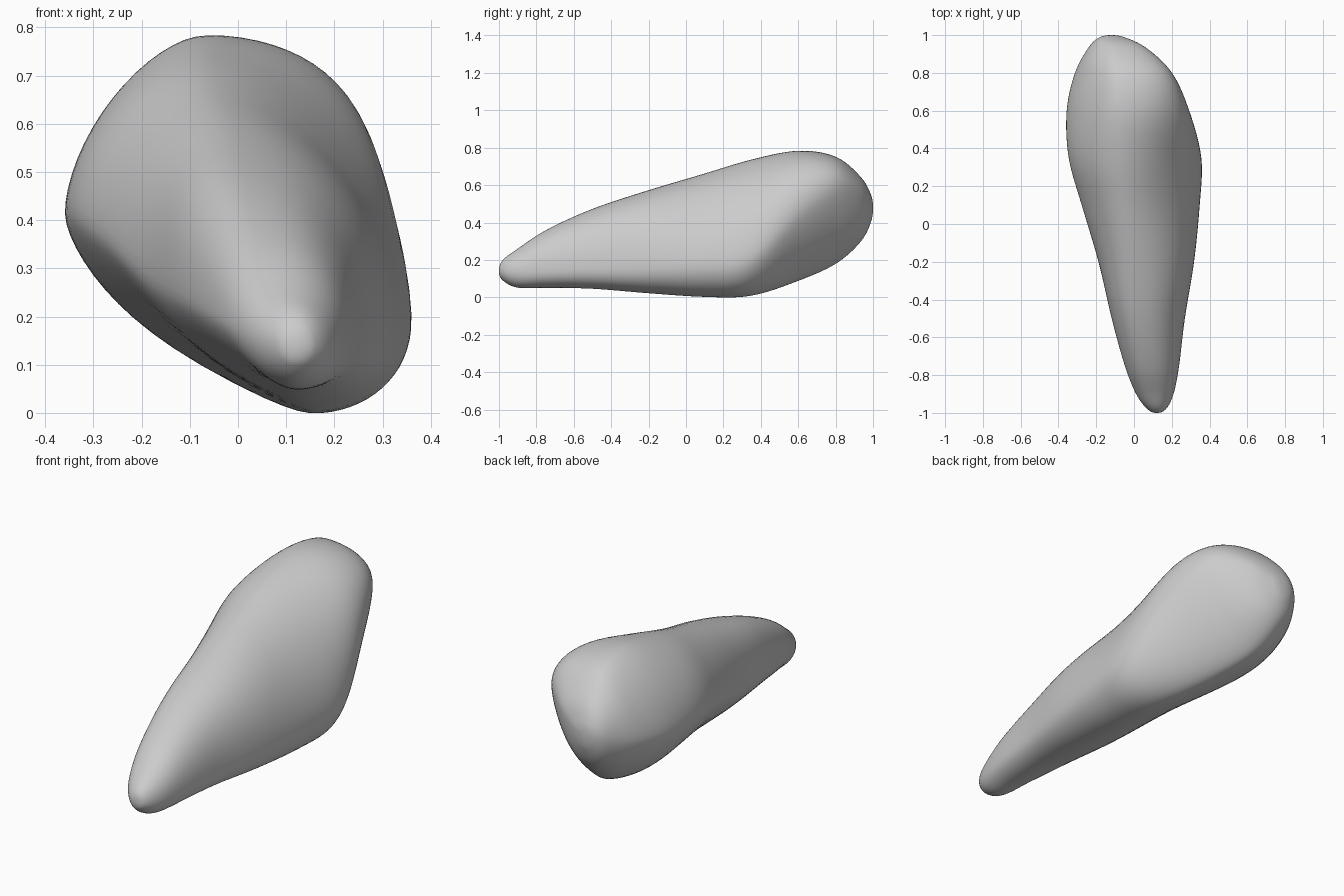
import bpy
import bmesh
from math import sin, cos, pi

RING_POINTS = 64
STEPS_PER_SPAN = 8

default_cube = bpy.data.objects.get("Cube")
if default_cube:
    bpy.data.objects.remove(default_cube, do_unlink=True)

# Cross-section extremes, followed from the narrow front tip to the broad back
station_y = [-1, -.98, -.9, -.75, -.5, -.2, .1, .35, .6, .8, .93, .985, 1]
tracks = {
    "top_x":    [.12, .12, .10, .07, .03, 0, -.04, -.06, -.07, -.08, -.10, -.12, -.12],
    "top_z":    [.14, .20, .26, .36, .475, .575, .665, .74, .787, .755, .65, .56, .48],
    "right_x":  [.12, .17, .21, .24, .27, .32, .35, .36, .295, .205, .07, -.04, -.12],
    "right_z":  [.14, .14, .14, .15, .16, .17, .18, .22, .46, .58, .56, .51, .48],
    "bottom_x": [.12, .12, .12, .12, .13, .14, .15, .13, .01, -.08, -.11, -.12, -.12],
    "bottom_z": [.14, .09, .05, .05, .045, .02, 0, .005, .085, .175, .29, .39, .48],
    "left_x":   [.12, .07, .01, -.05, -.12, -.19, -.28, -.35, -.36, -.315, -.245, -.19, -.12],
    "left_z":   [.14, .15, .17, .20, .24, .28, .36, .41, .41, .43, .46, .48, .48],
}

# How flat each quarter of the section is at the front, middle and back
flatness = {
    ("right", "top"): (.93, 1.15, .88),
    ("right", "bottom"): (.85, .95, 1.3),
    ("left", "top"): (.85, 1.1, 1.25),
    ("left", "bottom"): (1.35, 1.5, 1.25),
}


def spline(a, b, c, d, t):
    return b + t * (c - a + t * (2*a - 5*b + 4*c - d + t * (3*(b - c) + d - a))) / 2


def smooth_track(values, mirror_ends=False):
    """Spline through values; the ends either bounce back or pass through the tip."""
    first, last = values[1], values[-2]
    if not mirror_ends:
        first, last = 2 * values[0] - first, 2 * values[-1] - last
    padded = [first] + values + [last]
    result = [values[0]]
    for i in range(len(values) - 1):
        for step in range(1, STEPS_PER_SPAN + 1):
            result.append(spline(*padded[i:i + 4], step / STEPS_PER_SPAN))
    return result


def ease(y, start, end):
    t = min(max((y - start) / (end - start), 0), 1)
    return t * t * (3 - 2 * t)


def flatness_at(quarter, y):
    """Blend front to middle to back, returning to a true ellipse at the tips."""
    front, middle, back = flatness[quarter]
    value = front + (middle - front) * ease(y, -.4, .15) + (back - middle) * ease(y, .2, .75)
    return 1 + (value - 1) * min(1, 5 * (1 - abs(y)))


def section_point(s, y, turn):
    """Point on a section made of four rounded quarters joining its extremes."""
    across, upward = sin(turn), cos(turn)
    side = "right" if across >= 0 else "left"
    end = "top" if upward >= 0 else "bottom"
    power = flatness_at((side, end), y)
    u, v = abs(across) ** power, abs(upward) ** power
    x = s[end + "_x"] + (s[side + "_x"] - s[end + "_x"]) * u
    z = s[side + "_z"] + (s[end + "_z"] - s[side + "_z"]) * v
    return x, y, z


# Loft the body through the smoothed sections
rows_y = smooth_track(station_y, mirror_ends=True)
smoothed = {name: smooth_track(values) for name, values in tracks.items()}

bm = bmesh.new()
rings = []
for i in range(1, len(rows_y) - 1):
    section = {name: values[i] for name, values in smoothed.items()}
    rings.append([bm.verts.new(section_point(section, rows_y[i], 2 * pi * k / RING_POINTS))
                  for k in range(RING_POINTS)])

for near, far in zip(rings, rings[1:]):
    for k in range(RING_POINTS):
        n = (k + 1) % RING_POINTS
        bm.faces.new((near[k], near[n], far[n], far[k]))

# Close both rounded ends
for ring, index in ((rings[0], 0), (rings[-1], -1)):
    tip = bm.verts.new((tracks["top_x"][index], station_y[index], tracks["top_z"][index]))
    for k in range(RING_POINTS):
        bm.faces.new((tip, ring[k], ring[(k + 1) % RING_POINTS]))

# Relax the surface slightly where the quarters meet
for _ in range(6):
    bmesh.ops.smooth_vert(bm, verts=[v for ring in rings[6:-6] for v in ring], factor=.5,
                          use_axis_x=True, use_axis_y=True, use_axis_z=True)
bmesh.ops.recalc_face_normals(bm, faces=bm.faces)
for face in bm.faces:
    face.smooth = True

mesh = bpy.data.meshes.new("stone_body")
bm.to_mesh(mesh)
bm.free()
body = bpy.data.objects.new("stone_body", mesh)
bpy.context.collection.objects.link(body)

# Plain pale grey surface
grey = bpy.data.materials.new("pale_grey")
grey.use_nodes = True
colour = (.6, .6, .6, 1)
grey.diffuse_color = colour
grey.node_tree.nodes["Principled BSDF"].inputs["Base Color"].default_value = colour
mesh.materials.append(grey)
